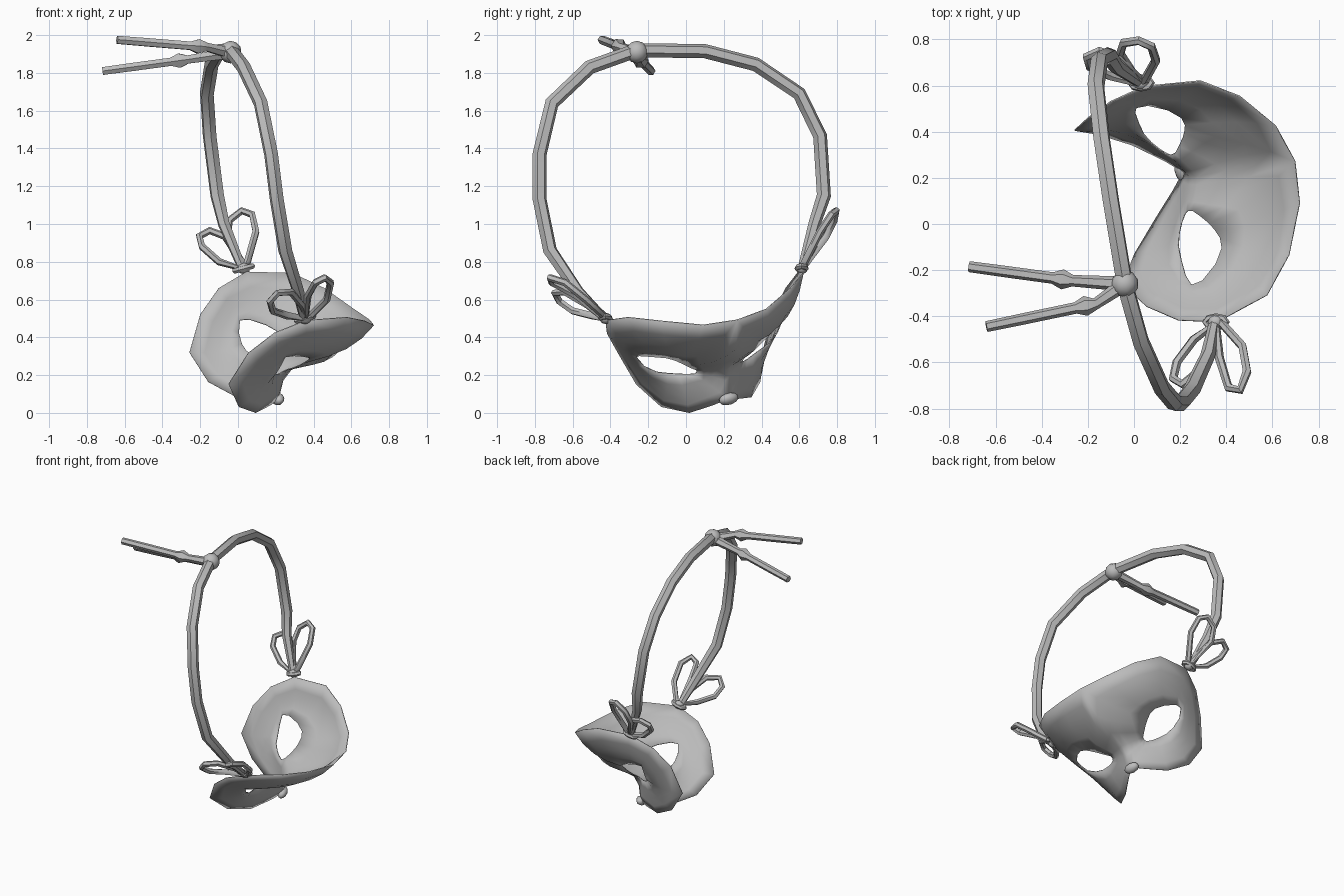
import bpy, bmesh, math
from mathutils import Vector, Matrix

if "Cube" in bpy.data.objects:
    bpy.data.objects.remove(bpy.data.objects["Cube"])

grey = bpy.data.materials.new("plain grey")
grey.diffuse_color = (0.5, 0.5, 0.5, 1)
grey.use_nodes = True
grey.node_tree.nodes["Principled BSDF"].inputs["Base Color"].default_value = grey.diffuse_color

# Tilted mask frame: sideways, up, outward, with origin at the nose tip
NOSE = Vector((0.22, 0.23, 0.07))
SIDE = Vector((-0.288, 0.928, 0.234))
UP = Vector((0.747, 0.065, 0.66))
OUT = Vector((0.597, 0.365, -0.712))


def place(l, u, f):
    return NOSE + SIDE * l + UP * u + OUT * f


def finish(ob, angle=60):
    ob.data.materials.clear()
    ob.data.materials.append(grey)
    bpy.ops.object.select_all(action='DESELECT')
    ob.select_set(True)
    bpy.context.view_layer.objects.active = ob
    bpy.ops.object.shade_smooth_by_angle(angle=math.radians(angle))
    return ob


# Half outline: up the bridge, along the brow, round the lobe, back to the nose
outline = [(0, 0, -.01), (0, .08, -.07), (0, .15, -.085), (0, .27, -.04),
           (0, .42, .015), (0, .64, 0), (.18, .625, -.035), (.37, .59, -.16),
           (.5, .52, -.295), (.55, .34, -.455), (.51, .17, -.505), (.44, 0, -.49),
           (.36, -.18, -.4), (.28, -.21, -.235), (.175, -.155, -.105), (.07, -.06, -.04)]
# Matching loop around the eye hole
eye = [(.14, .08, -.165), (.13, .095, -.16), (.135, .12, -.155), (.165, .15, -.15),
       (.2, .185, -.15), (.23, .21, -.155), (.265, .235, -.165), (.305, .245, -.185),
       (.36, .225, -.23), (.41, .18, -.295), (.415, .14, -.325), (.38, .09, -.29),
       (.32, .06, -.255), (.26, .05, -.235), (.21, .055, -.21), (.17, .065, -.185)]
bulge = [0, 0, 0, .01, .03, .04, .045, .045, .04, .035, .03, .03, .025, .02, .015, 0]


def build_mask():
    bm = bmesh.new()
    rings, count = 4, len(outline)
    for s in (1, -1):
        grid = []
        for r in range(rings + 1):
            t = r / rings
            row = []
            for o, e, b in zip(outline, eye, bulge):
                p = Vector(o).lerp(Vector(e), t)
                p.z += 4 * t * (1 - t) * b
                row.append(bm.verts.new(place(s * p.x, p.y, p.z)))
            grid.append(row)
        for r in range(rings):
            for i in range(count):
                j = (i + 1) % count
                quad = [grid[r][i], grid[r][j], grid[r + 1][j], grid[r + 1][i]]
                bm.faces.new(quad if s > 0 else quad[::-1])
    bmesh.ops.remove_doubles(bm, verts=bm.verts, dist=0.0005)
    bmesh.ops.recalc_face_normals(bm, faces=bm.faces)
    me = bpy.data.meshes.new("mask")
    bm.to_mesh(me)
    bm.free()
    ob = bpy.data.objects.new("mask", me)
    bpy.context.collection.objects.link(ob)
    mod = ob.modifiers.new("thickness", 'SOLIDIFY')
    mod.thickness = 0.006
    mod.offset = 0
    finish(ob)


def tube(name, pts, radius, radii=None, closed=False):
    cu = bpy.data.curves.new(name, 'CURVE')
    cu.dimensions = '3D'
    cu.bevel_depth = radius
    cu.bevel_resolution = 1
    cu.use_fill_caps = True
    sp = cu.splines.new('POLY')
    sp.points.add(len(pts) - 1)
    sp.use_cyclic_u = closed
    for i, p in enumerate(pts):
        sp.points[i].co = (*p, 1)
        sp.points[i].radius = radii[i] if radii else 1
    ob = bpy.data.objects.new(name, cu)
    bpy.context.collection.objects.link(ob)
    bpy.ops.object.select_all(action='DESELECT')
    ob.select_set(True)
    bpy.context.view_layer.objects.active = ob
    bpy.ops.object.convert(target='MESH')
    finish(bpy.context.object, 50)


def lump(name, centre, size, frame=None):
    bm = bmesh.new()
    bmesh.ops.create_icosphere(bm, subdivisions=2, radius=1)
    rot = frame or Matrix.Identity(3)
    for v in bm.verts:
        v.co = Vector(centre) + rot @ Vector([a * b for a, b in zip(v.co, size)])
    me = bpy.data.meshes.new(name)
    bm.to_mesh(me)
    bm.free()
    ob = bpy.data.objects.new(name, me)
    bpy.context.collection.objects.link(ob)
    finish(ob)


build_mask()
mask_frame = Matrix((SIDE, UP, OUT)).transposed()
lump("nose_tip", place(0, -.005, -.01), (.055, .035, .03), mask_frame)

# Strap over the head, from one temple to the other
tube("strap", [(.35, -.42, .49), (.32, -.57, .64), (.25, -.72, .86), (.205, -.775, 1.13),
               (.175, -.775, 1.37), (.12, -.71, 1.64), (.03, -.51, 1.83), (-.04, -.26, 1.92),
               (-.1, .1, 1.915), (-.14, .37, 1.845), (-.165, .6, 1.69), (-.15, .71, 1.465),
               (-.11, .73, 1.15), (-.075, .68, 1.0), (.02, .615, .77)],
     .038, [.6, .85] + [1] * 11 + [.85, .6])

# Knot and two loose ends, each with a small bead-like knot
lump("strap_knot", (-.04, -.26, 1.91), (.06, .06, .06))
KNOT = Vector((-.04, -.26, 1.905))
for name, mid, end in (("loose_end_a", (-.21, -.355, 1.94), (-.64, -.445, 1.975)),
                       ("loose_end_b", (-.31, -.24, 1.865), (-.715, -.185, 1.81))):
    m, e = Vector(mid), Vector(end)
    d = (e - m).normalized() * .045
    tube(name, [KNOT, m - d, m, m + d, m.lerp(e, .6), e], .025,
         [1.3, 1, 1.75, 1, 1, .95])

# Bow loops at both temples
loops = {
    "near_bow_loop_a": [(.36, -.43, .5), (.37, -.58, .62), (.41, -.71, .69), (.46, -.72, .715),
                        (.49, -.64, .69), (.47, -.53, .6), (.38, -.43, .51)],
    "near_bow_loop_b": [(.36, -.43, .5), (.26, -.5, .515), (.185, -.6, .54), (.17, -.67, .59),
                        (.21, -.695, .635), (.28, -.64, .64), (.34, -.52, .57)],
    "far_bow_loop_a": [(.03, .61, .76), (-.06, .74, .93), (-.045, .785, 1.02), (.02, .795, 1.07),
                       (.075, .77, 1.05), (.095, .71, .96), (.05, .63, .8)],
    "far_bow_loop_b": [(.03, .61, .76), (-.1, .64, .8), (-.19, .68, .88), (-.205, .725, .935),
                       (-.15, .75, .965), (-.07, .72, .935), (.02, .63, .8)],
}
for name, pts in loops.items():
    tube(name, pts, .02, closed=True)

# Bow knots: a core with a wrapped ring
for name, c in (("near_bow_knot", (.355, -.425, .5)), ("far_bow_knot", (.03, .612, .765))):
    lump(name, c, (.035, .032, .03))
    ring = [(c[0] + .045 * math.cos(a), c[1] + .022 * math.sin(a), c[2] + .012 * math.cos(a))
            for a in (k * math.pi / 4 for k in range(8))]
    tube(name + "_wrap", ring, .016, closed=True)
